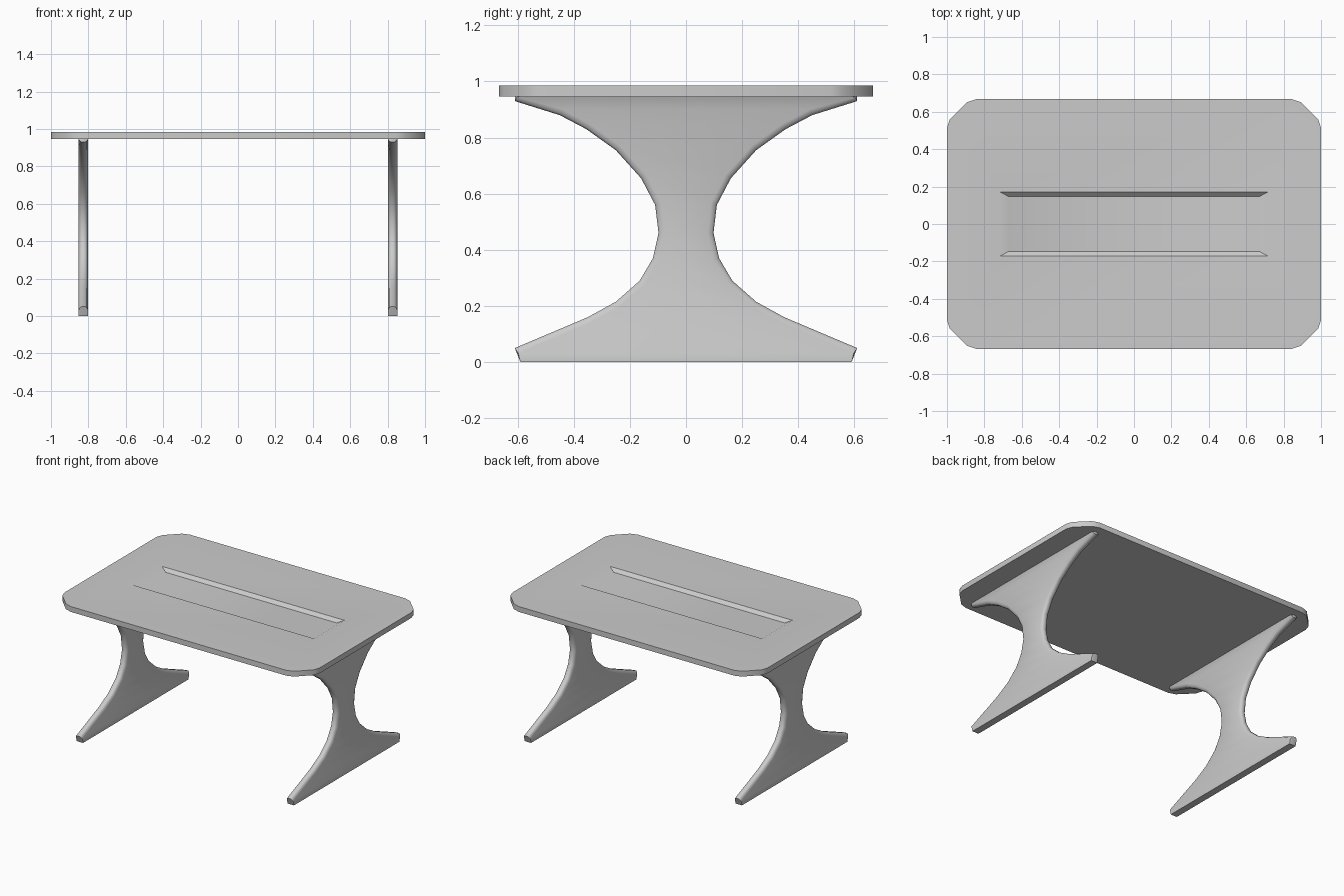
import bpy, bmesh
from mathutils import Vector

if "Cube" in bpy.data.objects:
    bpy.data.objects.remove(bpy.data.objects["Cube"])

grey = bpy.data.materials.new("warm_grey")
grey.diffuse_color = (0.6, 0.6, 0.6, 1)
grey.use_nodes = True
grey.node_tree.nodes["Principled BSDF"].inputs["Base Color"].default_value = grey.diffuse_color


def finish(bm, name, angle):
    bmesh.ops.recalc_face_normals(bm, faces=bm.faces[:])
    mesh = bpy.data.meshes.new(name)
    bm.to_mesh(mesh)
    bm.free()
    mesh.materials.append(grey)
    obj = bpy.data.objects.new(name, mesh)
    bpy.context.collection.objects.link(obj)
    bpy.ops.object.select_all(action='DESELECT')
    bpy.context.view_layer.objects.active = obj
    obj.select_set(True)
    bpy.ops.object.shade_smooth_by_angle(angle=angle)
    return obj


def bridge(bm, a, b):
    n = len(a)
    for i in range(n):
        j = (i + 1) % n
        bm.faces.new((a[i], a[j], b[j], b[i]))


# Tabletop: slab with clipped, softened corners and a shallow tray recess
CORNER = [(1.0, 0.515), (0.985, 0.56), (0.895, 0.65), (0.845, 0.667)]
Z_TOP, Z_UNDER, Z_TRAY = 0.985, 0.947, 0.963


def around(pts):
    """Mirror one corner's points into all four quadrants, counter-clockwise."""
    out = []
    for sx, sy in ((1, 1), (-1, 1), (-1, -1), (1, -1)):
        quad = [(sx * x, sy * y) for x, y in pts]
        out += quad if sx * sy > 0 else quad[::-1]
    return out


bm = bmesh.new()


def ring(pts, z):
    return [bm.verts.new((x, y, z)) for x, y in around(pts)]


under, upper = ring(CORNER, Z_UNDER), ring(CORNER, Z_TOP)
rim, floor = ring([(0.715, 0.17)], Z_TOP), ring([(0.67, 0.147)], Z_TRAY)
bm.faces.new(under)
bridge(bm, under, upper)
bridge(bm, rim, floor)
bm.faces.new(floor)
for q in range(4):
    c, nxt = upper[q * 4:q * 4 + 4], (q + 1) % 4
    bm.faces.new(c + [rim[q]])
    bm.faces.new((c[3], upper[nxt * 4], rim[nxt], rim[q]))
finish(bm, "tabletop", 0.7)

# Legs: waisted panels with rounded edges, half outline from foot to top
HALF = [(0.59, 0.0), (0.61, 0.05), (0.35, 0.16), (0.25, 0.215), (0.165, 0.29),
        (0.118, 0.37), (0.098, 0.46), (0.11, 0.56), (0.16, 0.655),
        (0.25, 0.755), (0.355, 0.83), (0.45, 0.88), (0.61, 0.93), (0.61, Z_UNDER)]
# (offset across the thickness, inset from the outline)
LAYERS = [(-0.025, 0.022), (-0.019, 0.007), (-0.01, 0.0),
          (0.01, 0.0), (0.019, 0.007), (0.025, 0.022)]


def inset_outline(d):
    pts = [HALF[0]]
    for i in range(1, len(HALF) - 1):
        t = (Vector(HALF[i + 1]) - Vector(HALF[i - 1])).normalized()
        pts.append((HALF[i][0] - t.y * d, min(HALF[i][1] + t.x * d, Z_UNDER - 0.003)))
    return pts + [(HALF[-1][0] - d, Z_UNDER)]


def make_leg(name, cx):
    bm = bmesh.new()
    rings = []
    for dx, inset in LAYERS:
        half = inset_outline(inset)
        loop = half + [(-y, z) for y, z in reversed(half)]
        rings.append([bm.verts.new((cx + dx, y, z)) for y, z in loop])
    for a, b in zip(rings, rings[1:]):
        bridge(bm, a, b)
    n = len(HALF)
    for r in (rings[0], rings[-1]):          # broad sides, one strip per level
        for i in range(n - 1):
            bm.faces.new((r[i], r[i + 1], r[2 * n - 2 - i], r[2 * n - 1 - i]))
    finish(bm, name, 0.9)


make_leg("left_leg", -0.827)
make_leg("right_leg", 0.827)
